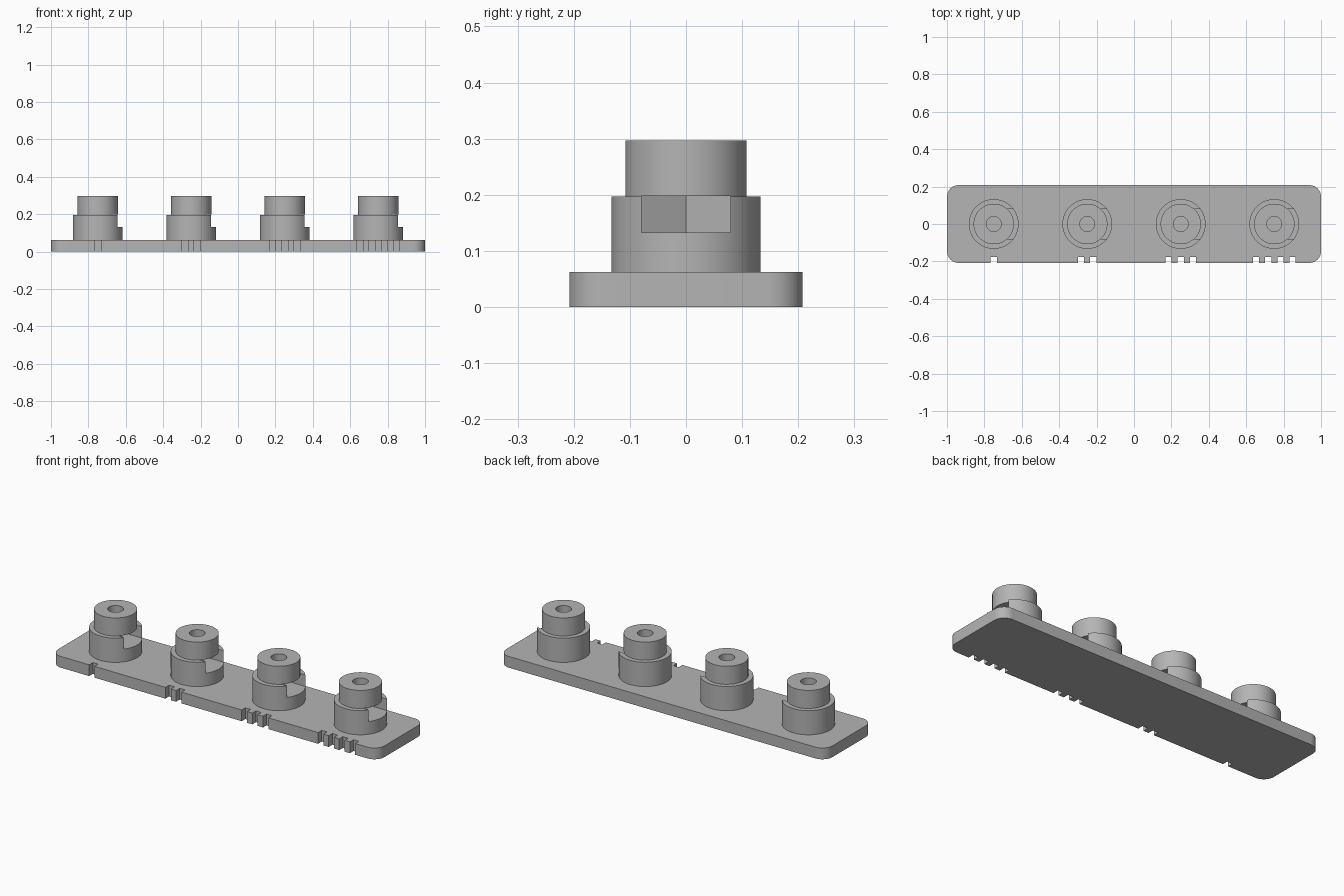
import bpy, bmesh, math

if "Cube" in bpy.data.objects:
    bpy.data.objects.remove(bpy.data.objects["Cube"])

CENTRES = [-0.75, -0.25, 0.25, 0.75]
PLATE_TOP = 0.0625

grey = bpy.data.materials.new("plain_grey")
grey.diffuse_color = (0.46, 0.46, 0.46, 1)
grey.use_nodes = True
grey.node_tree.nodes["Principled BSDF"].inputs["Base Color"].default_value = grey.diffuse_color


def finish(name, bm):
    """Turn a bmesh into a named object."""
    bmesh.ops.recalc_face_normals(bm, faces=bm.faces)
    mesh = bpy.data.meshes.new(name)
    bm.to_mesh(mesh)
    bm.free()
    mesh.materials.append(grey)
    ob = bpy.data.objects.new(name, mesh)
    bpy.context.collection.objects.link(ob)
    return ob


def prism(name, outline, z0, z1):
    """Extrude a flat outline upwards."""
    bm = bmesh.new()
    face = bm.faces.new([bm.verts.new((x, y, z0)) for x, y in outline])
    top = bmesh.ops.extrude_face_region(bm, geom=[face])["geom"]
    for v in top:
        if isinstance(v, bmesh.types.BMVert):
            v.co.z = z1
    return finish(name, bm)


def activate(ob):
    bpy.ops.object.select_all(action='DESELECT')
    ob.select_set(True)
    bpy.context.view_layer.objects.active = ob


def smooth(ob):
    activate(ob)
    bpy.ops.object.shade_smooth_by_angle(angle=math.radians(30))


# Base plate: rounded rectangle whose front edge has 1, 2, 3 and 4 notches
HX, HY, R = 1.0, 0.208, 0.0625
NOTCH_W, NOTCH_D, PITCH = 0.033, 0.032, 0.065


def corner(cx, cy, start):
    return [(cx + R * math.cos(math.radians(start + 90 * i / 10)),
             cy + R * math.sin(math.radians(start + 90 * i / 10))) for i in range(11)]


outline = corner(-HX + R, -HY + R, 180)
for count, cx in enumerate(CENTRES, 1):
    for i in range(count):
        x = cx + (i - (count - 1) / 2) * PITCH
        a, b = x - NOTCH_W / 2, x + NOTCH_W / 2
        outline += [(a, -HY), (a, -HY + NOTCH_D), (b, -HY + NOTCH_D), (b, -HY)]
outline += corner(HX - R, -HY + R, 270)
outline += corner(HX - R, HY - R, 0)
outline += corner(-HX + R, HY - R, 90)
smooth(prism("base_plate", outline, 0, PLATE_TOP))

# Stepped post with a blind centre hole, turned from a profile
profile = [(0, 0.06), (0.133, 0.06), (0.133, 0.197), (0.108, 0.197),
           (0.108, 0.297), (0.04, 0.297), (0.04, 0.064), (0, 0.064)]
bm = bmesh.new()
verts = [bm.verts.new((r, 0, z)) for r, z in profile]
edges = [bm.edges.new(pair) for pair in zip(verts, verts[1:])]
bmesh.ops.spin(bm, geom=verts + edges, cent=(0, 0, 0), axis=(0, 0, 1),
               angle=math.tau, steps=64, use_duplicate=False)
bmesh.ops.remove_doubles(bm, verts=bm.verts, dist=1e-5)
post = finish("post_1", bm)

# Side slot: hexagonal pocket at the back, open towards the right
half = 0.0795
slot = [(0.2, -half), (0.2, half), (-half * math.tan(math.pi / 6), half),
        (-half / math.cos(math.pi / 6), 0), (-half * math.tan(math.pi / 6), -half)]
slot = [(x + 0.0, y) for x, y in slot]
cutter = prism("slot_cutter", slot, 0.133, 0.1975)
cutter.hide_render = True
cut = post.modifiers.new("slot", 'BOOLEAN')
cut.operation = 'DIFFERENCE'
cut.solver = 'EXACT'
cut.object = cutter
activate(post)
bpy.ops.object.modifier_apply(modifier=cut.name)
bpy.data.objects.remove(cutter)
smooth(post)

# Repeat the post along the plate
post.location.x = CENTRES[0]
for i, x in enumerate(CENTRES[1:], 2):
    twin = post.copy()
    twin.name = f"post_{i}"
    twin.location.x = x
    bpy.context.collection.objects.link(twin)
